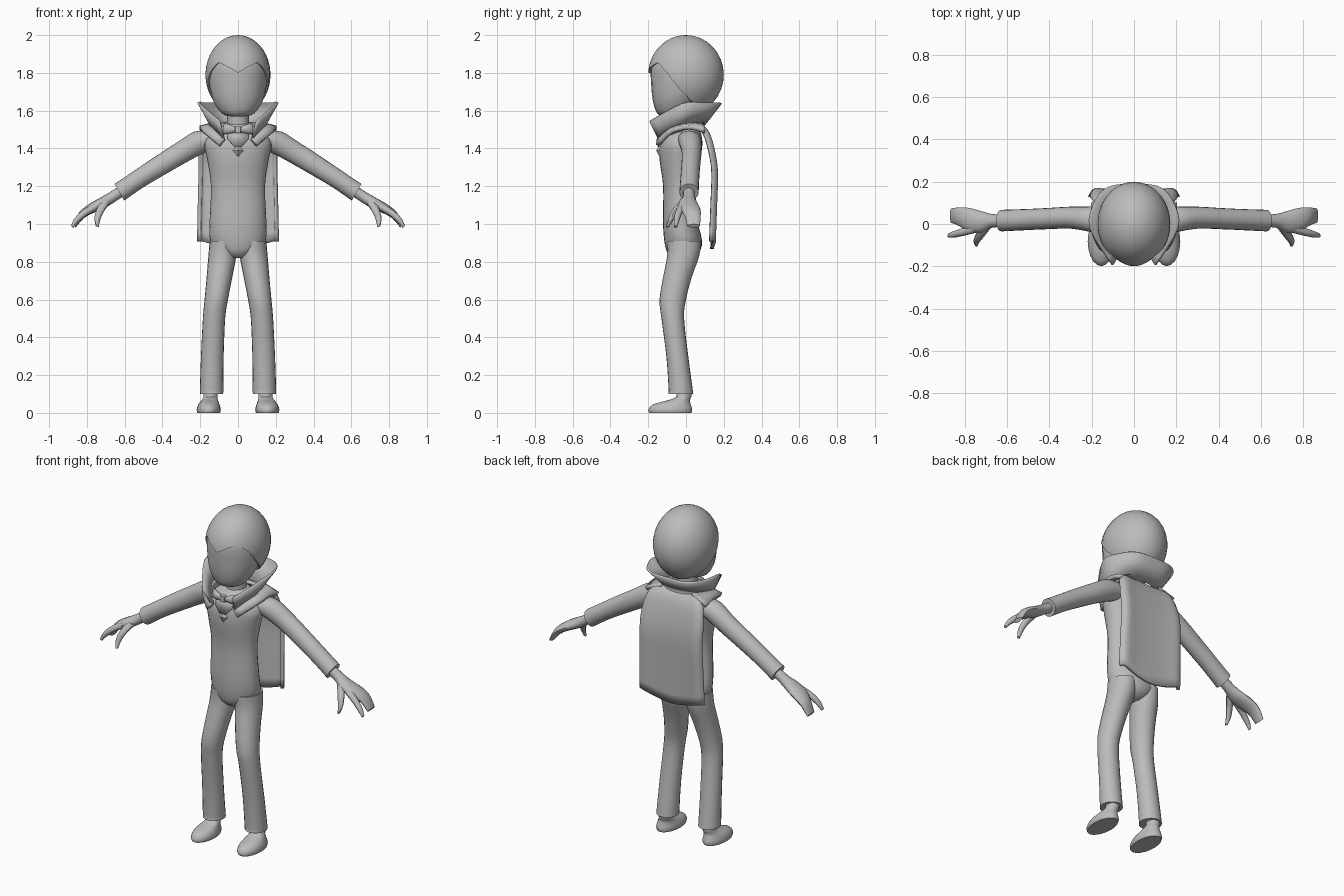
import bpy, bmesh, math
from mathutils import Vector

if "Cube" in bpy.data.objects:
    bpy.data.objects.remove(bpy.data.objects["Cube"])

grey = bpy.data.materials.new("plain_grey")
grey.diffuse_color = (0.5, 0.5, 0.5, 1)
grey.use_nodes = True
grey.node_tree.nodes["Principled BSDF"].inputs["Base Color"].default_value = grey.diffuse_color


def finish(name, bm, thick=0, angle=40):
    bmesh.ops.remove_doubles(bm, verts=bm.verts, dist=1e-5)
    bmesh.ops.recalc_face_normals(bm, faces=bm.faces)
    me = bpy.data.meshes.new(name)
    bm.to_mesh(me)
    bm.free()
    me.materials.append(grey)
    ob = bpy.data.objects.new(name, me)
    bpy.context.collection.objects.link(ob)
    if thick:
        mod = ob.modifiers.new("thickness", 'SOLIDIFY')
        mod.thickness, mod.offset = thick, 0
    bpy.ops.object.select_all(action='DESELECT')
    ob.select_set(True)
    bpy.context.view_layer.objects.active = ob
    bpy.ops.object.shade_smooth_by_angle(angle=math.radians(angle))
    return ob


def spline(pts, k):
    """Catmull-Rom resampling of equal-length tuples."""
    if k < 2:
        return pts
    out = []
    for i in range(len(pts) - 1):
        quad = (pts[max(i - 1, 0)], pts[i], pts[i + 1], pts[min(i + 2, len(pts) - 1)])
        for j in range(k):
            t = j / k
            out.append(tuple(0.5 * (2 * b + (c - a) * t + (2 * a - 5 * b + 4 * c - d) * t * t
                                    + (3 * b - a - 3 * c + d) * t ** 3)
                             for a, b, c, d in zip(*quad)))
    return out + [pts[-1]]


def tube(name, rings, n=20, tilt=0, side=1, k=3):
    """Loft of ellipses (x, y, z, r1, r2), tilted about the y axis."""
    bm = bmesh.new()
    cu, su = math.cos(math.radians(tilt)), math.sin(math.radians(tilt))
    loops = []
    for x, y, z, r1, r2 in spline(rings, k):
        loop = []
        for i in range(n):
            a = 2 * math.pi * i / n
            c, s = r1 * math.cos(a), r2 * math.sin(a)
            loop.append(bm.verts.new((side * (x + c * cu), y + s, max(0, z + c * su))))
        loops.append(loop)
    for p, q in zip(loops, loops[1:]):
        for i in range(n):
            j = (i + 1) % n
            bm.faces.new((p[i], p[j], q[j], q[i]))
    bm.faces.new(loops[0])
    bm.faces.new(loops[-1])
    return finish(name, bm)


def sheet(name, rows, thick, k=3):
    """Cloth surface through rows of points, smoothed along each row."""
    bm = bmesh.new()
    grid = [[bm.verts.new(p) for p in spline(r, k)] for r in rows]
    for p, q in zip(grid, grid[1:]):
        for i in range(len(p) - 1):
            bm.faces.new((p[i], p[i + 1], q[i + 1], q[i]))
    return finish(name, bm, thick)


def both(half):
    """Extend a row that starts at x = 0 to both sides."""
    return [(-x, y, z) for x, y, z in reversed(half[1:])] + half


# Head and neck
tube("face", [(0, -.08, 1.57, .04, .04), (0, -.072, 1.585, .085, .08),
              (0, -.05, 1.65, .13, .125), (0, -.025, 1.75, .155, .16),
              (0, -.015, 1.85, .155, .168), (0, 0, 1.93, .11, .13)], 24)
tube("neck", [(0, -.01, 1.44, .07, .07), (0, -.015, 1.52, .058, .058),
              (0, -.02, 1.64, .058, .06)], 16)

# Hair cap with a peaked hairline, height given by angle from the front
hairline = [(0, 1.80), (18, 1.832), (40, 1.857), (60, 1.80), (78, 1.72),
            (100, 1.65), (130, 1.61), (180, 1.598)]


def hair_z(deg):
    for (a, za), (b, zb) in zip(hairline, hairline[1:]):
        if deg <= b:
            return za + (zb - za) * (deg - a) / (b - a)
    return hairline[-1][1]


bm = bmesh.new()
N, M = 48, 14
cols = []
for i in range(N):
    deg = 360 * i / N
    a = math.radians(deg)
    end = math.acos((hair_z(min(deg, 360 - deg)) - 1.79) / .21)
    col = []
    for j in range(M + 2):
        th, s = end * min(j, M) / M, (.9 if j > M else 1)
        r = math.sin(th) * s
        col.append(bm.verts.new((.172 * r * math.sin(a), -.2 * r * math.cos(a),
                                 1.79 + .21 * math.cos(th))))
    cols.append(col)
for i in range(N):
    p, q = cols[i], cols[(i + 1) % N]
    for j in range(M + 1):
        if j:
            bm.faces.new((p[j], p[j + 1], q[j + 1], q[j]))
        else:
            bm.faces.new((p[0], p[1], q[1]))
finish("hair", bm)

# Jacket body
tube("torso", [(0, -.02, .82, .04, .05), (0, -.015, .85, .1, .085),
               (0, -.015, .91, .147, .1), (0, -.03, 1.02, .15, .092),
               (0, -.035, 1.2, .143, .086), (0, -.032, 1.34, .163, .108),
               (0, -.025, 1.43, .178, .112), (0, -.015, 1.49, .13, .09),
               (0, -.01, 1.53, .06, .06)], 28)

for side, tag in ((1, "left"), (-1, "right")):
    # Sleeve with a cuff
    tube("sleeve_" + tag, [(.12, .015, 1.45, .05, .06), (.2, .022, 1.435, .062, .06),
                           (.3, .03, 1.378, .058, .052), (.42, .025, 1.305, .054, .05),
                           (.53, .02, 1.235, .05, .05), (.628, .016, 1.168, .051, .051)],
         tilt=60, side=side)
    # Hand, forefinger and thumb
    tube("hand_" + tag, [(.6, .015, 1.185, .028, .03), (.67, .015, 1.14, .029, .032),
                         (.72, .01, 1.11, .03, .05), (.78, .02, 1.08, .026, .056),
                         (.83, .035, 1.045, .02, .043), (.865, .04, .99, .011, .034)],
         16, 55, side)
    tube("forefinger_" + tag, [(.75, -.02, 1.095, .02, .022), (.81, -.038, 1.06, .018, .019),
                               (.855, -.05, 1.02, .015, .015), (.878, -.055, .985, .008, .009)],
         10, 50, side)
    tube("thumb_" + tag, [(.7, -.01, 1.12, .024, .025), (.73, -.055, 1.07, .02, .02),
                          (.745, -.08, 1.025, .016, .015), (.745, -.098, .985, .008, .009)],
         10, 20, side)
    # Trouser leg
    tube("leg_" + tag, [(.078, -.01, .91, .072, .09), (.083, -.015, .83, .074, .085),
                        (.098, -.045, .72, .068, .076), (.115, -.07, .6, .062, .07),
                        (.127, -.07, .5, .059, .06), (.136, -.046, .3, .06, .058),
                        (.14, -.028, .12, .062, .064), (.14, -.027, .1, .062, .066)],
         side=side)
    # Shoe
    tube("shoe_" + tag, [(.155, -.083, 0, .06, .112), (.155, -.083, .018, .064, .116),
                         (.154, -.075, .045, .056, .1), (.15, -.04, .066, .044, .06),
                         (.146, -.012, .085, .037, .04), (.143, -.012, .13, .038, .04)],
         side=side, k=2)
    # Cape strap over the shoulder
    out = [(.2, .1, 1.49), (.2, .02, 1.51), (.185, -.075, 1.49), (.1, -.15, 1.415)]
    inn = [(.1, .09, 1.53), (.13, .02, 1.53), (.125, -.075, 1.505), (.07, -.145, 1.45)]
    sheet("cape_strap_" + tag, [[(x * side, y, z) for x, y, z in r] for r in (out, inn)], .022)

# Flared collar
base = both([(0, .095, 1.525), (.07, .08, 1.525), (.115, .02, 1.51),
             (.12, -.06, 1.48), (.075, -.145, 1.45)])
rim = both([(0, .185, 1.64), (.12, .172, 1.64), (.185, .1, 1.64),
            (.205, -.02, 1.637), (.1, -.193, 1.545)])
sheet("collar", [base, rim], .012, 4)

# Cape hanging down the back
rows = []
for y, z, w, drop in spline([(.06, 1.53, .13, 0), (.105, 1.49, .175, .01), (.135, 1.39, .198, .01),
                             (.15, 1.27, .2, 0), (.145, 1.08, .204, -.02),
                             (.138, .868, .208, -.04)], 3):
    rows.append(both([(0, y, z), (w * .5, y + .003, z - drop * .4),
                      (w * .9, y + .01, z - drop), (w, y - .012, z - drop)]))
sheet("cape", rows, .02)

# Bow tie: two flared wings and a knot
for side, tag in ((1, "left"), (-1, "right")):
    tube("bow_wing_" + tag, [(.01, -.135, 1.5, .014, .012), (.05, -.133, 1.503, .025, .017),
                             (.078, -.12, 1.505, .031, .015)], 10, 90, side, 2)
tube("bow_knot", [(0, -.14, 1.483, .019, .016), (0, -.14, 1.517, .019, .016)], 8, k=1)

# Shirt front and diamond ornament
sheet("shirt_front", [[(-.06, -.118, 1.49), (.06, -.118, 1.49)],
                      [(-.055, -.138, 1.45), (.055, -.138, 1.45)],
                      [(-.02, -.146, 1.41), (.02, -.146, 1.41)]], .008, 1)
bm = bmesh.new()
tip = bm.verts.new((0, -.158, 1.39))
edge = [bm.verts.new(p) for p in ((0, -.138, 1.425), (.035, -.135, 1.388),
                                  (0, -.138, 1.35), (-.035, -.135, 1.388))]
for i in range(4):
    bm.faces.new((tip, edge[i], edge[(i + 1) % 4]))
bm.faces.new(edge)
finish("diamond", bm, angle=10)
